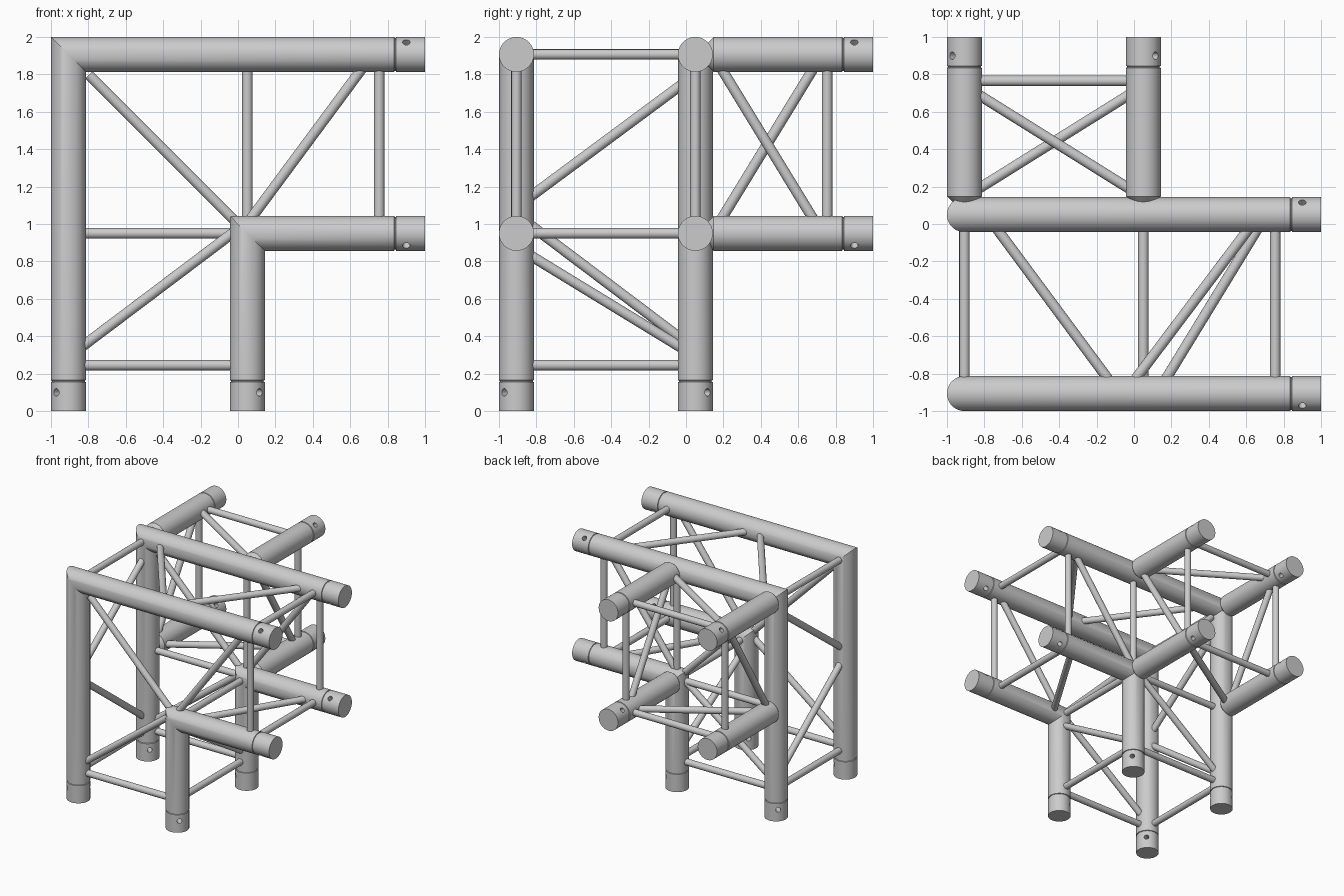
import bpy, bmesh, math
from mathutils import Vector

if "Cube" in bpy.data.objects:
    bpy.data.objects.remove(bpy.data.objects["Cube"])

R, r, SIDES = 0.0935, 0.028, 40       # chord radius, brace radius
A, B = -0.9065, 0.05                  # outer and inner chord positions in x and y
TOP, LOW = 1.9065, 0.95               # chord heights
GROOVE = [(0.165, R), (0.163, R - .006), (0.157, R - .006), (0.155, R)]

metal = bpy.data.materials.new("grey_metal")
metal.diffuse_color = (0.6, 0.6, 0.6, 1)
metal.use_nodes = True
metal.node_tree.nodes["Principled BSDF"].inputs["Base Color"].default_value = metal.diffuse_color


def finish(bm, name):
    bmesh.ops.recalc_face_normals(bm, faces=bm.faces)
    me = bpy.data.meshes.new(name)
    bm.to_mesh(me)
    bm.free()
    ob = bpy.data.objects.new(name, me)
    bpy.context.collection.objects.link(ob)
    me.materials.append(metal)
    return ob


def smooth(ob):
    bpy.ops.object.select_all(action='DESELECT')
    ob.select_set(True)
    bpy.context.view_layer.objects.active = ob
    bpy.ops.object.shade_smooth_by_angle(angle=math.radians(30))


def loft(rings, name):
    bm = bmesh.new()
    loops = [[bm.verts.new(p) for p in ring] for ring in rings]
    for a, b in zip(loops, loops[1:]):
        for i in range(len(a)):
            j = (i + 1) % len(a)
            bm.faces.new((a[i], a[j], b[j], b[i]))
    bm.faces.new(loops[0])
    bm.faces.new(loops[-1])
    return finish(bm, name)


def circle(rad, n=SIDES):
    return [(rad * math.cos(2 * math.pi * i / n), rad * math.sin(2 * math.pi * i / n)) for i in range(n)]


def rod(name, p, q, rad=r, extend=0.04, n=20):
    p, q = Vector(p), Vector(q)
    d = (q - p).normalized()
    p, q = p - d * extend, q + d * extend
    u = d.orthogonal().normalized()
    v = d.cross(u)
    ob = loft([[c + u * a + v * b for a, b in circle(rad, n)] for c in (p, q)], name)
    if name != "pin_hole_cutter":
        smooth(ob)
    return ob


def drill(ob, spots):
    # pin holes right through the couplers
    for centre, direction in spots:
        d = Vector(direction).normalized() * 0.15
        c = Vector(centre)
        cutter = rod("pin_hole_cutter", c - d, c + d, 0.02, 0)
        cutter.hide_render = True
        bpy.ops.object.select_all(action='DESELECT')
        bpy.context.view_layer.objects.active = ob
        m = ob.modifiers.new("pin_hole", 'BOOLEAN')
        m.operation, m.solver, m.object = 'DIFFERENCE', 'EXACT', cutter
        bpy.ops.object.modifier_apply(modifier=m.name)
        bpy.data.objects.remove(cutter)
    smooth(ob)


# mitred chords: a leg turning into an arm along x
for y, sy in ((A, -1), (B, 1)):
    for x, z, s in ((A, TOP, -1), (B, LOW, 1)):
        stations = [(0, R)] + GROOVE[::-1]
        rings = [[(x + a, y + b, h) for a, b in circle(k)] for h, k in stations]
        rings.append([(x + a, y + b, z - a) for a, b in circle(R)])
        rings += [[(1 - h, y + b, z - a) for a, b in circle(k)] for h, k in stations[::-1]]
        chord = loft(rings, "corner_chord")
        drill(chord, [((x, y, 0.1), (s, sy, 0)), ((0.9, y, z), (0, sy, -s))])

# straight chords along y, tapered where they meet the corner chords
for x, sx in ((A, -1), (B, 1)):
    for z, sz in ((TOP, 1), (LOW, -1)):
        stations = [(0.105, 0.05), (0.148, R)] + [(1 - h, k) for h, k in GROOVE] + [(1, R)]
        chord = loft([[(x + a, h, z + b) for a, b in circle(k)] for h, k in stations], "rear_chord")
        drill(chord, [((x, 0.9, z), (sx, 0, sz))])

E0, E1 = A + R, B - R       # facing chord edges in x and y
Z0, Z1 = LOW + R, TOP - R   # facing chord edges in z

# braces in the front and middle upright frames
for y in (A, B):
    rod("leg_cross_bar", (E0, y, .245), (E1, y, .245))
    rod("leg_diagonal", (E0, y, .36), (E1, y, .94))
    rod("corner_diagonal", (-.79, y, 1.79), (-.03, y, 1.03), extend=0.01)
    rod("arm_diagonal", (.08, y, Z0), (.65, y, Z1))
    rod("arm_post", (.755, y, Z0), (.755, y, Z1))
rod("middle_cross_bar", (E0, B, LOW), (E1, B, LOW))
rod("middle_post", (B, B, Z0), (B, B, Z1))

# bars running front to back
for x, z in ((A, .245), (B, .245), (.755, TOP), (.755, LOW), (A, TOP), (B, LOW)):
    rod("depth_bar", (x, E0, z), (x, E1, z))

# diagonals on the top, underside and side faces
rod("top_diagonal", (-.72, E1, TOP), (-.15, E0, TOP))
rod("top_diagonal", (.02, E0, TOP), (.60, E1, TOP))
rod("lower_diagonal", (.18, E0, LOW), (.65, E1, LOW))
rod("side_diagonal", (A, E0, 1.16), (A, E1, 1.73))
rod("side_diagonal", (A, E0, .98), (A, E1, .40))
rod("inner_side_diagonal", (B, E0, .82), (B, E1, .35))

# braces of the rear arm
for z, y0, y1 in ((TOP, .68, .20), (LOW, .20, .68)):
    rod("rear_cross_bar", (E0, .765, z), (E1, .765, z))
    rod("rear_flat_diagonal", (E0, y0, z), (E1, y1, z))
for x, y0, y1 in ((A, .20, .67), (B, .67, .20)):
    rod("rear_post", (x, .755, Z0), (x, .755, Z1))
    rod("rear_upright_diagonal", (x, y0, Z0), (x, y1, Z1))
